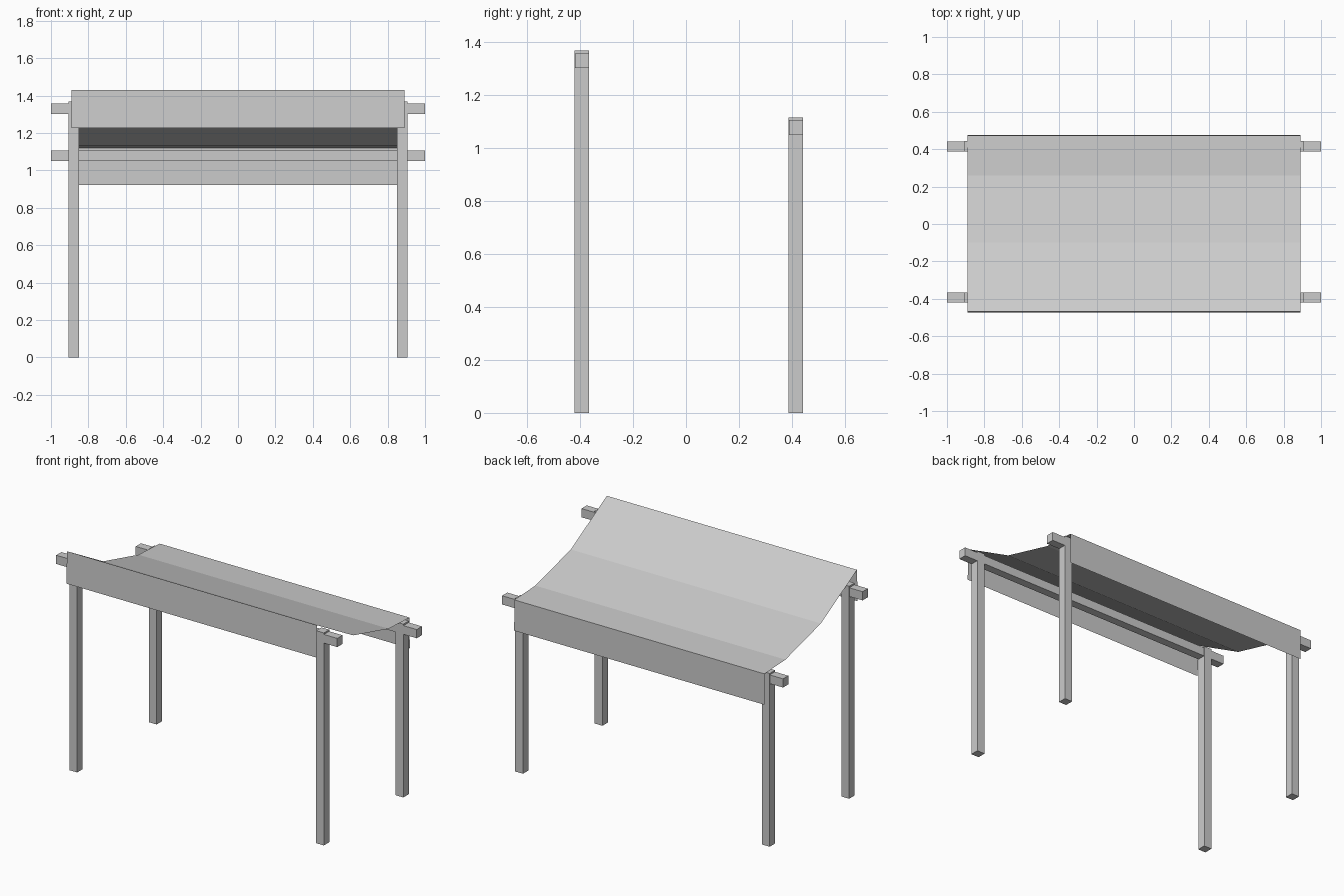
import bpy
import bmesh

cube = bpy.data.objects.get("Cube")
if cube:
    bpy.data.objects.remove(cube, do_unlink=True)

grey = bpy.data.materials.new("plain grey")
grey.use_nodes = True
COLOUR = (0.6, 0.6, 0.6, 1.0)
grey.diffuse_color = COLOUR
grey.node_tree.nodes["Principled BSDF"].inputs["Base Color"].default_value = COLOUR


def finish(name, bm):
    mesh = bpy.data.meshes.new(name)
    bm.to_mesh(mesh)
    bm.free()
    mesh.materials.append(grey)
    obj = bpy.data.objects.new(name, mesh)
    bpy.context.collection.objects.link(obj)
    return obj


def box(name, centre, size):
    bm = bmesh.new()
    bmesh.ops.create_cube(bm, size=1.0)
    bmesh.ops.scale(bm, vec=size, verts=bm.verts)
    bmesh.ops.translate(bm, vec=centre, verts=bm.verts)
    return finish(name, bm)


# Two frames: a tall one in front and a short one behind
POST = 0.055
BEAM = 0.053
for end, y, height in (("front", -0.393, 1.367), ("back", 0.415, 1.115)):
    for side, sign in (("left", 1), ("right", -1)):
        box(f"{end}_{side}_post", (sign * 0.878, y, height / 2), (POST, POST, height))
    # Crossbeam running through the post tops
    box(f"{end}_beam", (0, y, height - 0.038), (2.0, BEAM, BEAM + 0.003))

# Sagging cloth with a hanging flap at each end, a single thin sheet
profile = [(-0.474, 1.225), (-0.467, 1.43), (-0.1, 1.225),
           (0.26, 1.13), (0.474, 1.12), (0.475, 0.922)]
HALF = 0.89
bm = bmesh.new()
rows = [[bm.verts.new((x, y, z)) for x in (-HALF, HALF)] for y, z in profile]
for a, b in zip(rows, rows[1:]):
    bm.faces.new((a[0], a[1], b[1], b[0]))
finish("cloth_canopy", bm)
